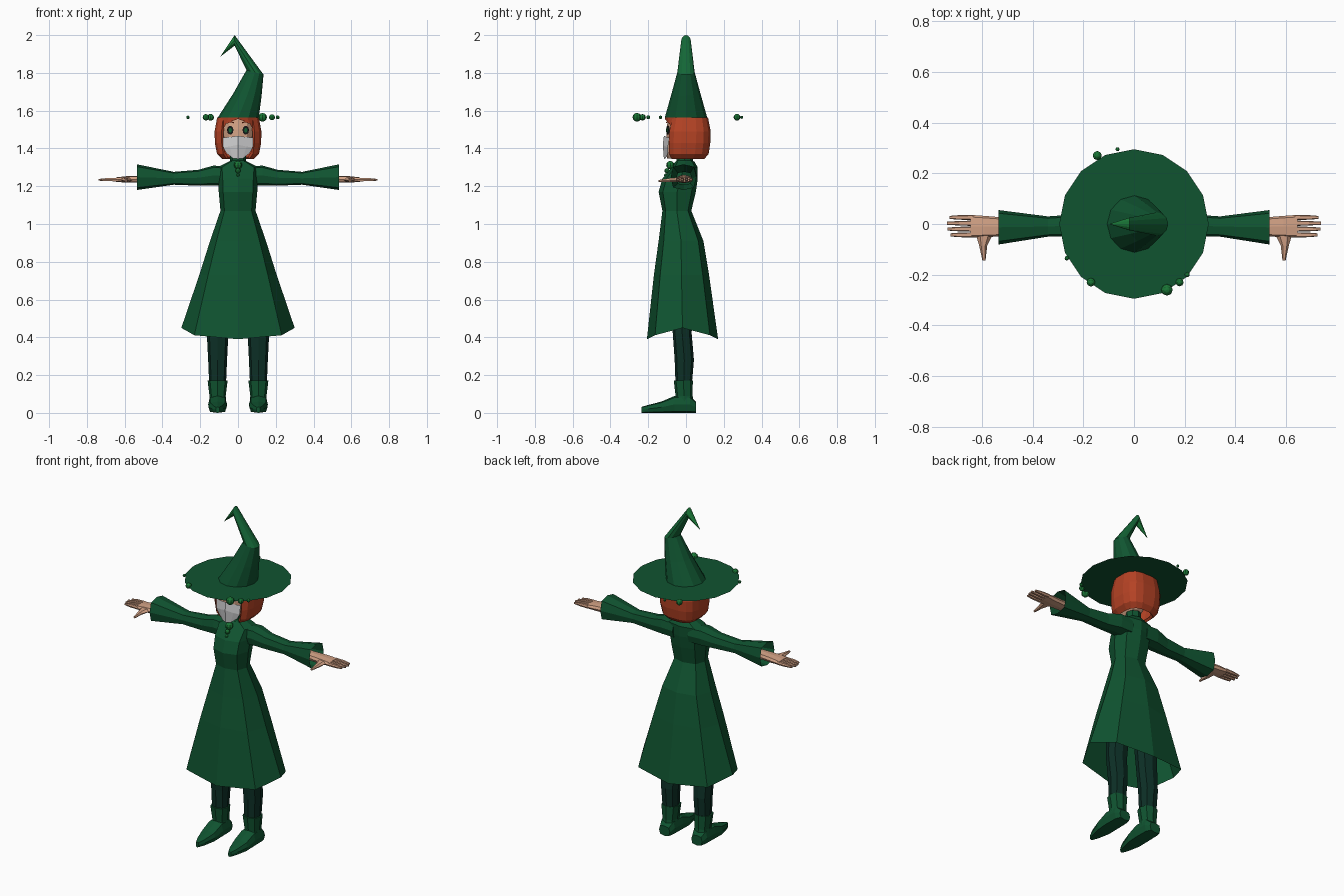
import bpy, bmesh, math
from mathutils import Vector


def material(name, rgb):
    m = bpy.data.materials.new(name)
    m.diffuse_color = (*rgb, 1)
    return m


GREEN = material("forest green", (0.005, 0.088, 0.030))
MID = material("mid green", (0.007, 0.135, 0.038))
LIGHT = material("bright green", (0.012, 0.215, 0.045))
GEM = material("gem green", (0.010, 0.180, 0.036))
DARK = material("dark teal", (0.004, 0.030, 0.020))
SKIN = material("skin", (0.65, 0.36, 0.235))
HAIR = material("copper hair", (0.46, 0.055, 0.018))
CLOTH = material("mask grey", (0.60, 0.60, 0.61))
BLACK = material("eye black", (0.008, 0.010, 0.010))


def sgnpow(v, p):
    return math.copysign(abs(v) ** p, v) if abs(v) > 1e-6 else 0.0


def ring(n, c, u, v, p=1.0, start=0, end=360):
    """Superellipse points around c spanned by u and v (p < 1 is squarer)."""
    full = end - start == 360
    pts = []
    for i in range(n):
        a = math.radians(start + (end - start) * i / (n if full else n - 1))
        pts.append(Vector(c) + Vector(u) * sgnpow(math.cos(a), p) + Vector(v) * sgnpow(math.sin(a), p))
    return pts


def loft(name, rings, mat, caps=(True, True), closed=True, mirror=False):
    bm = bmesh.new()
    rows = [[bm.verts.new(p) for p in r] for r in rings]
    n = len(rings[0])
    for a, b in zip(rows, rows[1:]):
        for i in range(n if closed else n - 1):
            j = (i + 1) % n
            bm.faces.new((a[i], a[j], b[j], b[i]))
    if closed and caps[0]:
        bm.faces.new(rows[0][::-1])
    if closed and caps[1] and len(rows) > 1:
        bm.faces.new(rows[-1])
    bmesh.ops.recalc_face_normals(bm, faces=bm.faces)
    me = bpy.data.meshes.new(name)
    bm.to_mesh(me)
    bm.free()
    ob = bpy.data.objects.new(name, me)
    bpy.context.collection.objects.link(ob)
    me.materials.append(mat)
    if mirror:
        ob.modifiers.new("Mirror", 'MIRROR').use_mirror_merge = False
    return ob


def flat(n, x, y0, y1, z, hw, p=1.0):
    """Horizontal ring with front y0, back y1 and half width hw."""
    return ring(n, (x, (y0 + y1) / 2, z), (hw, 0, 0), (0, (y1 - y0) / 2, 0), p)


def across(n, x, y, z, hy, hz, p=0.6):
    """Ring facing along x."""
    return ring(n, (x, y, z), (0, hy, 0), (0, 0, hz), p)


# Dress: eight-sided body with a hem that rises at the sides
rows = [flat(8, 0, y0, y1, z, hw, 0.75) for z, hw, y0, y1 in (
    (0.39, 0.30, -0.207, 0.17), (0.73, 0.205, -0.17, 0.122), (0.91, 0.148, -0.145, 0.092),
    (1.07, 0.093, -0.125, 0.028), (1.17, 0.102, -0.145, 0.052), (1.24, 0.105, -0.125, 0.062),
    (1.30, 0.11, -0.075, 0.062), (1.33, 0.05, -0.055, 0.045))]
for p in rows[0]:
    p.z += 0.06 * abs(p.x / 0.30) ** 4
loft("dress", rows, GREEN, caps=(False, True))

# Bell sleeves, open at the cuff
loft("sleeve", [across(8, *r) for r in (
    (0.05, 0.0, 1.255, 0.058, 0.05), (0.13, 0.0, 1.257, 0.056, 0.052),
    (0.21, -0.005, 1.245, 0.044, 0.042), (0.34, -0.010, 1.242, 0.040, 0.034),
    (0.535, -0.013, 1.248, 0.068, 0.068))], GREEN, caps=(True, False), mirror=True)

# Hands: palm, four fingers and thumb
loft("palm", [across(8, *r) for r in (
    (0.42, -0.010, 1.238, 0.028, 0.022), (0.53, -0.011, 1.237, 0.038, 0.018),
    (0.59, -0.010, 1.236, 0.042, 0.017), (0.645, -0.009, 1.235, 0.045, 0.012))], SKIN, mirror=True)
for i, (y, tip) in enumerate(((0.026, 0.728), (0.003, 0.738), (-0.020, 0.735), (-0.043, 0.725))):
    loft(f"finger_{i + 1}", [across(6, 0.635, y, 1.235, 0.0105, 0.010),
                             across(6, 0.69, y, 1.235, 0.009, 0.009),
                             across(6, tip, y, 1.234, 0.006, 0.005)], SKIN, mirror=True)
loft("thumb", [ring(6, c, (w, 0, 0), (0, 0, h)) for c, w, h in (
    ((0.590, -0.035, 1.235), 0.036, 0.014), ((0.595, -0.085, 1.232), 0.016, 0.012),
    ((0.592, -0.145, 1.228), 0.006, 0.006))], SKIN, mirror=True)

# Legs in dark tights
loft("leg", [flat(8, x, y0, y1, z, hw, 0.8) for x, y0, y1, z, hw in (
    (0.108, -0.055, 0.03, 0.14, 0.044), (0.108, -0.06, 0.042, 0.28, 0.050),
    (0.108, -0.07, 0.03, 0.42, 0.057), (0.085, -0.085, 0.045, 0.85, 0.072))], DARK, mirror=True)

# Boots: shaft with flared cuff, and a pointed foot
loft("boot_shaft", [flat(8, 0.108, y0, y1, z, hw, 0.8) for y0, y1, z, hw in (
    (-0.06, 0.045, 0.04, 0.046), (-0.055, 0.035, 0.09, 0.043), (-0.065, 0.036, 0.172, 0.053))],
    GREEN, mirror=True)
loft("boot_foot", [ring(8, (0.108, y, h / 2), (w, 0, 0), (0, 0, h / 2), 0.6) for y, w, h in (
    (0.052, 0.036, 0.06), (0.02, 0.048, 0.09), (-0.06, 0.050, 0.09), (-0.13, 0.048, 0.06),
    (-0.20, 0.028, 0.042), (-0.235, 0.010, 0.032))], GREEN, mirror=True)

# Neck and collar
loft("neck", [flat(8, 0, -0.045, 0.03, z, 0.034) for z in (1.30, 1.42)], SKIN)
loft("collar", [flat(8, 0, y0, y1, z, w) for y0, y1, z, w in (
    (-0.065, 0.05, 1.32, 0.06), (-0.05, 0.036, 1.335, 0.042), (-0.052, 0.038, 1.37, 0.043))],
    GREEN, caps=(False, False))

# Head
loft("head", [flat(12, 0, y0, y1, z, w, 0.85) for y0, y1, z, w in (
    (-0.10, -0.02, 1.348, 0.025), (-0.106, 0.03, 1.38, 0.052), (-0.105, 0.07, 1.44, 0.080),
    (-0.103, 0.08, 1.50, 0.088), (-0.095, 0.08, 1.565, 0.085))], SKIN)

# Bobbed hair, an open shell around the face
hair = loft("hair", [ring(14, (0, cy, z), (w, 0, 0), (0, d, 0), 0.65, -55, 235) for z, w, cy, d in (
    (1.35, 0.080, 0.005, 0.088), (1.375, 0.105, 0.008, 0.106), (1.43, 0.116, 0.012, 0.110),
    (1.49, 0.117, 0.014, 0.110), (1.562, 0.104, 0.016, 0.094))], HAIR, closed=False)
shell = hair.modifiers.new("Solidify", 'SOLIDIFY')
shell.thickness = 0.016
shell.offset = 0
fringe = loft("fringe", [[Vector((x, -0.112 + 6 * x * x, z)) for x, z in row] for row in (
    ((0.0, 1.564), (0.05, 1.564), (0.088, 1.564)), ((0.0, 1.556), (0.06, 1.535), (0.086, 1.49)))],
    HAIR, closed=False, mirror=True)

# Face mask, a folded sheet with a centre ridge
loft("face_mask", [[Vector((x, -0.121 + 0.35 * abs(x) + dy, z)) for x, z in row] for dy, row in (
    (0.004, ((0, 1.467), (0.045, 1.460), (0.080, 1.458))),
    (-0.002, ((0, 1.42), (0.045, 1.41), (0.078, 1.405))),
    (0.004, ((0, 1.345), (0.026, 1.347), (0.062, 1.375))))], CLOTH, closed=False, mirror=True)

# Eyes: thin plates turned to follow the face, with green irises
out = Vector((0.95, 0.30, 0))
for name, r, h, y, mat in (("eye", 0.018, 0.023, -0.099, BLACK), ("iris", 0.009, 0.012, -0.103, MID)):
    loft(name, [ring(10, (0.041, y + t, 1.497), out * r, (0, 0, h)) for t in (0, 0.006)], mat, mirror=True)
loft("eyebrow", [[Vector((x, -0.113 + 0.35 * x, z + dz)) for x, z in ((0.022, 1.533), (0.04, 1.538), (0.06, 1.531))]
                 for dz in (0, 0.006)], HAIR, closed=False, mirror=True)

# Hat: flat brim and a bent cone that gets lighter towards its tip
loft("hat_brim", [ring(16, (0, 0, 1.565), (0.295, 0, 0), (0, 0.295, 0))], GREEN)
cone = loft("hat_cone", [ring(12, c, u, (0, v, 0)) for c, u, v in (
    ((0.002, 0, 1.565), (0.108, 0, 0), 0.112),
    ((0.050, 0, 1.685), (0.075, 0, -0.006), 0.078),
    ((0.090, 0, 1.803), (0.045, 0, -0.012), 0.046),
    ((-0.018, 0, 1.972), (0.0, 0, 0.028), 0.025),
    ((-0.095, 0, 1.885), (0.001, 0, 0.001), 0.001))], GREEN, caps=(False, True))
cone.data.materials.append(MID)
cone.data.materials.append(LIGHT)
for f in cone.data.polygons:
    if f.center.z > 1.8:
        f.material_index = 2 if f.center.x < -0.02 else 1

# Gems around the brim and at the collar
gems = [(-0.145, 0.27, 1.565, 0.018), (-0.065, 0.295, 1.565, 0.008), (-0.265, -0.135, 1.565, 0.009),
        (-0.17, -0.23, 1.565, 0.017), (0.13, -0.26, 1.565, 0.023), (0.18, -0.23, 1.565, 0.016),
        (0.21, -0.20, 1.565, 0.010), (0, -0.083, 1.312, 0.022), (0, -0.10, 1.282, 0.014),
        (0, -0.108, 1.258, 0.009)]
for i, (x, y, z, r) in enumerate(gems):
    bpy.ops.mesh.primitive_uv_sphere_add(segments=8, ring_count=6, radius=r, location=(x, y, z))
    bpy.context.object.name = f"gem_{i + 1}"
    bpy.context.object.data.materials.append(GEM)
